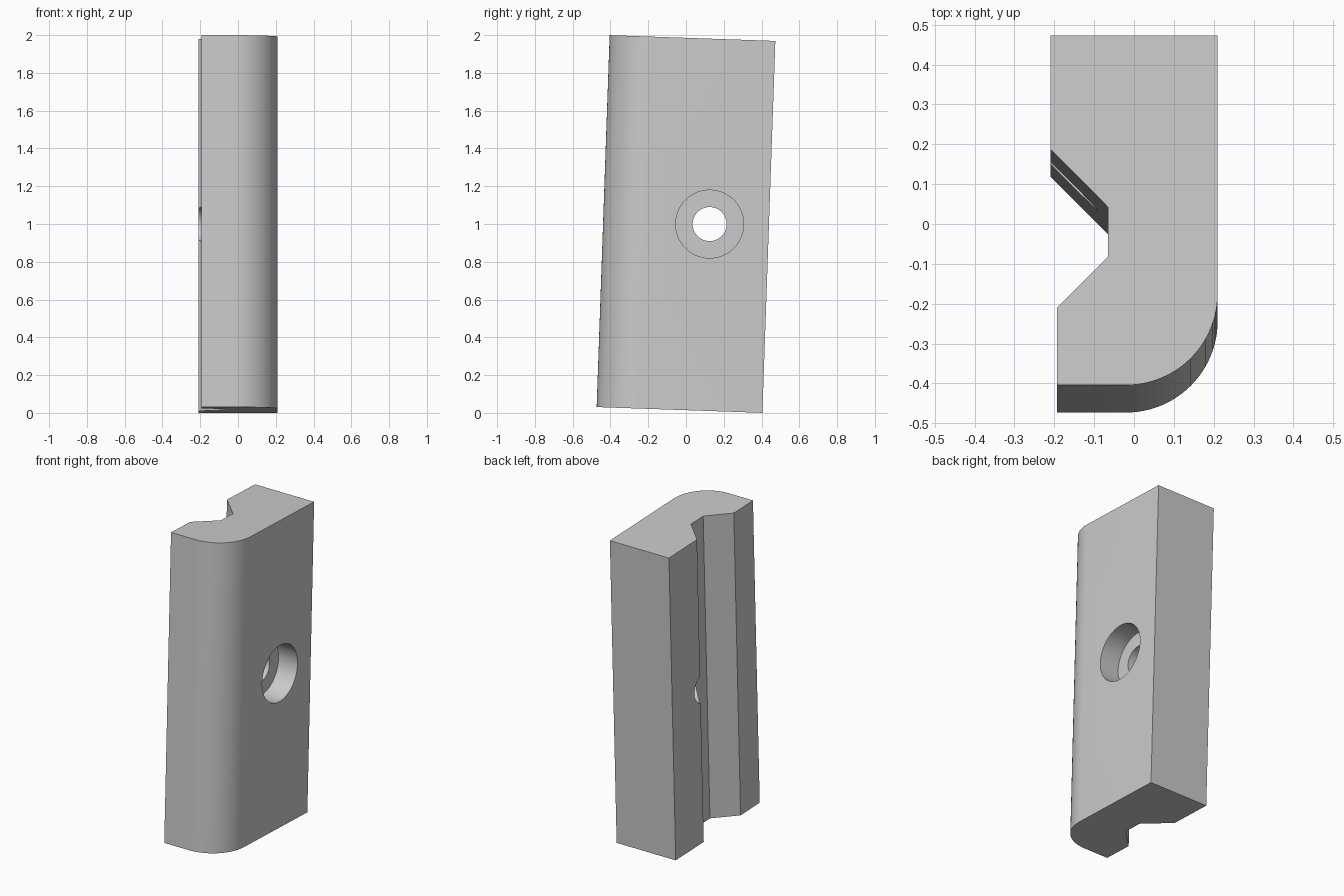
import bpy, bmesh
from math import pi, sin, cos, radians
from mathutils import Vector, Matrix

default = bpy.data.objects.get("Cube")
if default:
    bpy.data.objects.remove(default, do_unlink=True)

HEIGHT = 1.97
HOLE_Y = 0.125

grey = bpy.data.materials.new("plain grey")
grey.use_nodes = True
grey.diffuse_color = (0.6, 0.6, 0.6, 1)
grey.node_tree.nodes["Principled BSDF"].inputs["Base Color"].default_value = (0.6, 0.6, 0.6, 1)


def add_object(name, bm):
    mesh = bpy.data.meshes.new(name)
    bm.to_mesh(mesh)
    bm.free()
    obj = bpy.data.objects.new(name, mesh)
    bpy.context.collection.objects.link(obj)
    mesh.materials.append(grey)
    return obj


# Block cross-section: notched on the right side, rounded at the front left corner
radius, steps = 0.23, 24
profile = [(0.21, 0.439), (-0.21, 0.439), (-0.21, 0.154), (-0.065, 0.008),
           (-0.065, -0.116), (-0.193, -0.244), (-0.193, -0.439)]
for i in range(steps + 1):
    a = -pi / 2 + i * pi / 2 / steps
    profile.append((0.21 - radius + radius * cos(a), -0.439 + radius + radius * sin(a)))

bm = bmesh.new()
face = bm.faces.new([bm.verts.new((x, y, -HEIGHT / 2)) for x, y in profile])
side = bmesh.ops.extrude_face_region(bm, geom=[face])
bmesh.ops.translate(bm, vec=Vector((0, 0, HEIGHT)),
                    verts=[v for v in side["geom"] if isinstance(v, bmesh.types.BMVert)])
bmesh.ops.recalc_face_normals(bm, faces=bm.faces)
block = add_object("clamp_block", bm)


# Screw hole and its wider counterbore
def drill(name, r, x0, x1):
    bm = bmesh.new()
    bmesh.ops.create_cone(bm, cap_ends=True, segments=64, radius1=r, radius2=r, depth=x1 - x0)
    bmesh.ops.transform(bm, verts=bm.verts, matrix=Matrix.Translation(
        ((x0 + x1) / 2, HOLE_Y, 0.004)) @ Matrix.Rotation(pi / 2, 4, "Y"))
    cutter = add_object(name, bm)
    cutter.hide_render = True
    mod = block.modifiers.new(name, "BOOLEAN")
    mod.operation = "DIFFERENCE"
    mod.solver = "EXACT"
    mod.object = cutter
    bpy.ops.object.modifier_apply(modifier=mod.name)
    bpy.data.objects.remove(cutter, do_unlink=True)


bpy.ops.object.select_all(action="DESELECT")
block.select_set(True)
bpy.context.view_layer.objects.active = block
drill("counterbore_cutter", 0.18, 0.075, 0.3)
drill("screw_hole_cutter", 0.09, -0.3, 0.3)
bpy.ops.object.shade_smooth_by_angle(angle=radians(30))

# Slight backward lean
block.rotation_euler.x = radians(-2)
block.location.z = 1.0
